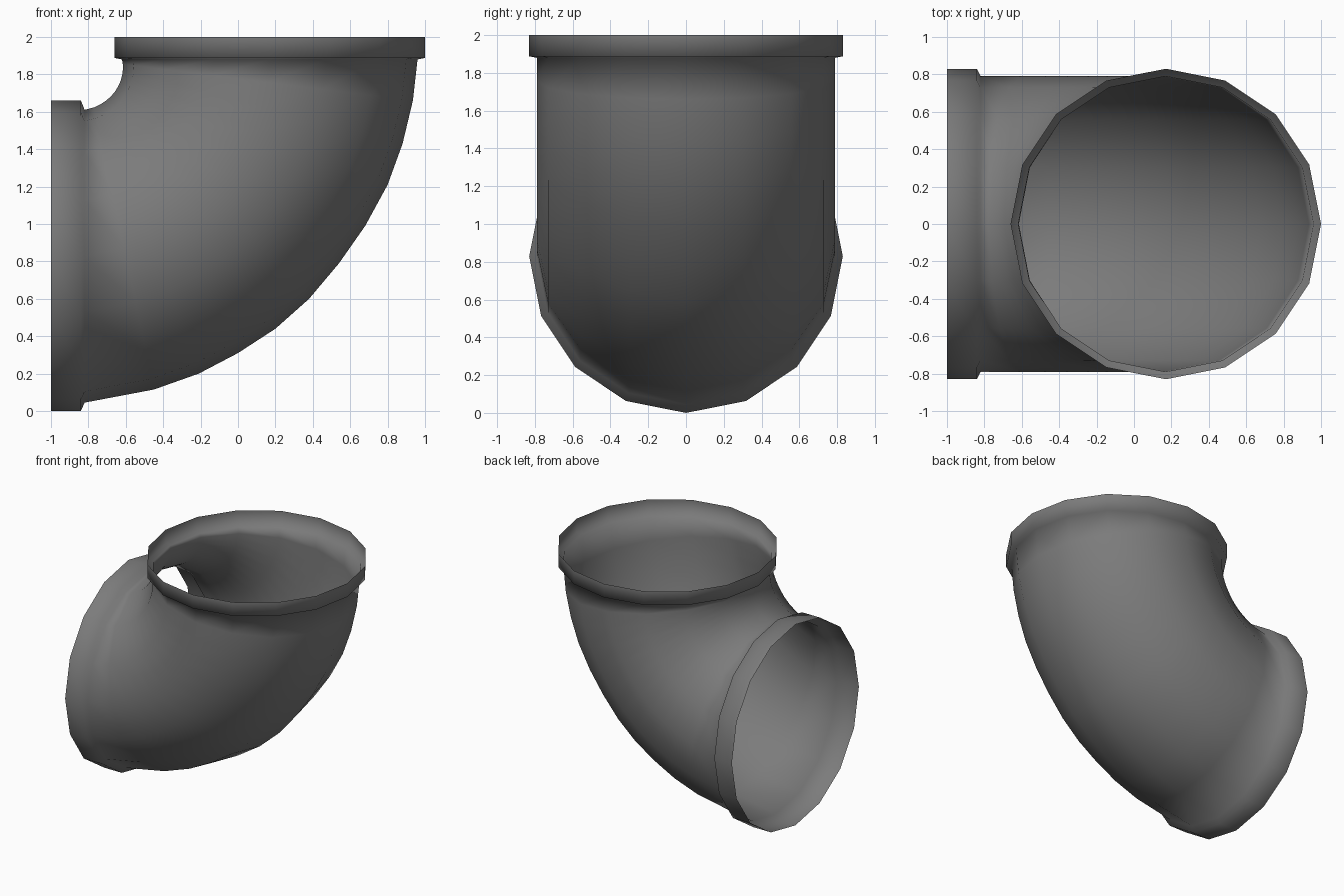
import bpy, bmesh, math
from mathutils import Vector

cube = bpy.data.objects.get("Cube")
if cube:
    bpy.data.objects.remove(cube, do_unlink=True)

SIDES = 16
PIVOT = Vector((-0.82, 0, 1.88))  # corner the bend turns around
COLLAR = 0.83
PIPE = 0.79

grey = bpy.data.materials.new("pipe grey")
grey.use_nodes = True
colour = (0.2, 0.2, 0.2, 1)
grey.diffuse_color = colour
grey.node_tree.nodes["Principled BSDF"].inputs["Base Color"].default_value = colour

bm = bmesh.new()


def ring(outer, inner, width):
    """Ellipse of vertices between an outer and an inner point of the bend."""
    centre, half = (outer + inner) / 2, (outer - inner) / 2
    verts = []
    for i in range(SIDES):
        a = math.tau * i / SIDES
        verts.append(bm.verts.new(centre + half * math.cos(a)
                                  + Vector((0, width * math.sin(a), 0))))
    return verts


# Side collar, open at its end
rings = [ring(Vector((x, 0, 0)), Vector((x, 0, 2 * COLLAR)), COLLAR)
         for x in (-1, -0.84)]

# Bend: outer profile, with the inner side at the same angle round the pivot
profile = [(-0.82, 0.045), (-0.45, 0.115), (-0.21, 0.2), (0, 0.31),
           (0.2, 0.44), (0.38, 0.6), (0.54, 0.79), (0.68, 0.99),
           (0.8, 1.21), (0.88, 1.43), (0.935, 1.66), (0.96, 1.88)]
for x, z in profile:
    outer = Vector((x, 0, z))
    d = outer - PIVOT
    turn = math.atan2(d.x, -d.z) / (math.pi / 2)
    inner = PIVOT + d.normalized() * (0.27 - 0.07 * turn)
    rings.append(ring(outer, inner, PIPE))

# Top collar, open at its end
rings += [ring(Vector((1, 0, z)), Vector((1 - 2 * COLLAR, 0, z)), COLLAR)
          for z in (1.888, 2)]

# Skin the rings into one thin wall
for a, b in zip(rings, rings[1:]):
    for i in range(SIDES):
        j = (i + 1) % SIDES
        bm.faces.new((a[i], a[j], b[j], b[i])).smooth = True
bmesh.ops.recalc_face_normals(bm, faces=bm.faces)

# Make sure the wall faces outwards
bm.normal_update()
low = min(bm.faces, key=lambda f: f.calc_center_median().z)
if low.normal.z > 0:
    bmesh.ops.reverse_faces(bm, faces=bm.faces)

mesh = bpy.data.meshes.new("pipe_elbow")
bm.to_mesh(mesh)
bm.free()
mesh.materials.append(grey)
elbow = bpy.data.objects.new("pipe_elbow", mesh)
bpy.context.collection.objects.link(elbow)
